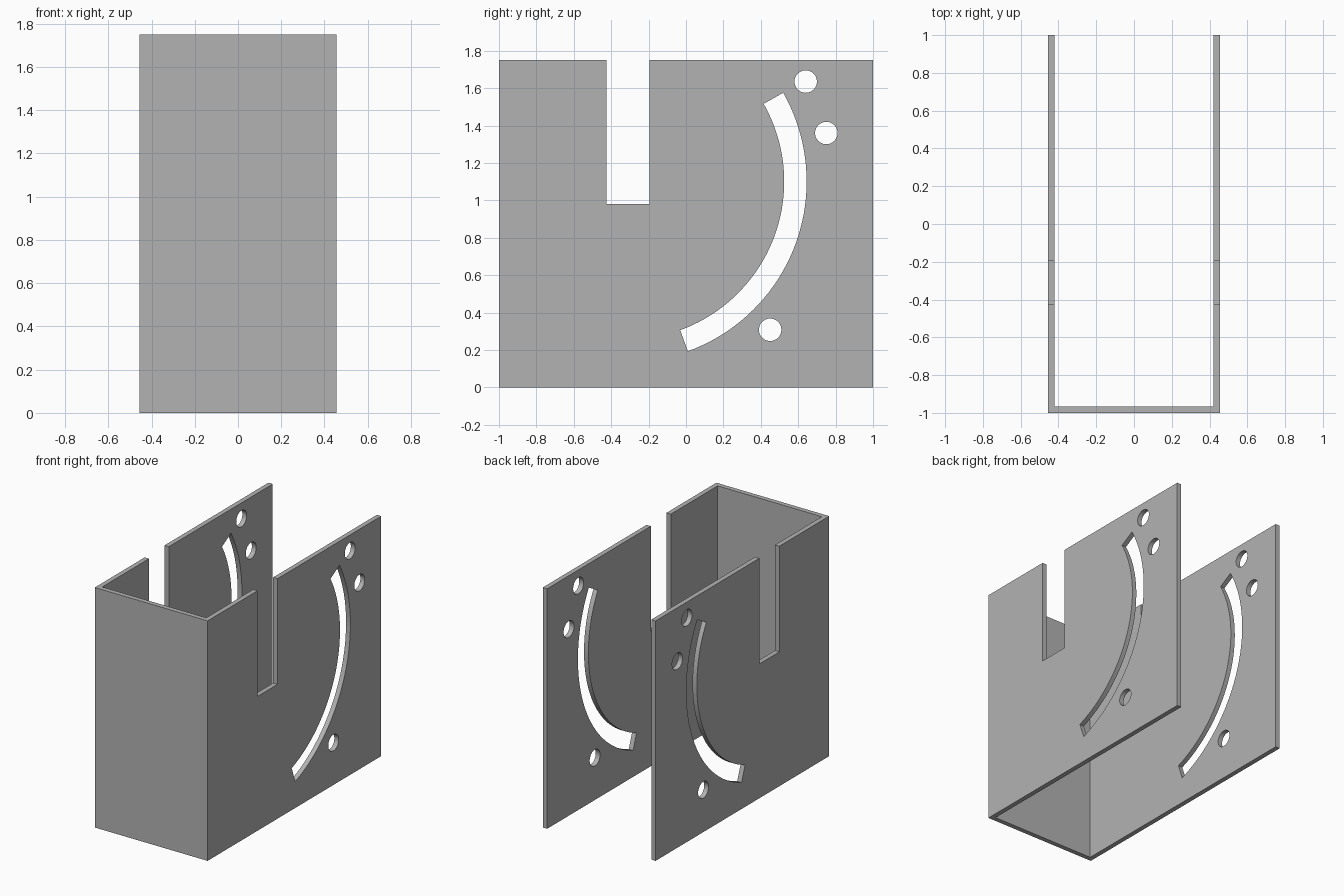
import bpy
import bmesh
from math import cos, sin, radians
from mathutils import Vector

cube = bpy.data.objects.get("Cube")
if cube:
    bpy.data.objects.remove(cube, do_unlink=True)

HALF_W, HEIGHT, WALL = 0.455, 1.75, 0.035

grey = bpy.data.materials.new("plain grey")
grey.use_nodes = True
colour = (0.45, 0.45, 0.45, 1)
grey.diffuse_color = colour
grey.node_tree.nodes["Principled BSDF"].inputs["Base Color"].default_value = colour


def prism(name, outline, direction):
    """Extrude a closed outline of 3D points along a direction."""
    bm = bmesh.new()
    face = bm.faces.new([bm.verts.new(p) for p in outline])
    top = bmesh.ops.extrude_face_region(bm, geom=[face])["geom"]
    bmesh.ops.translate(bm, vec=Vector(direction),
                        verts=[g for g in top if isinstance(g, bmesh.types.BMVert)])
    bmesh.ops.recalc_face_normals(bm, faces=bm.faces)
    mesh = bpy.data.meshes.new(name)
    bm.to_mesh(mesh)
    bm.free()
    mesh.materials.append(grey)
    obj = bpy.data.objects.new(name, mesh)
    bpy.context.collection.objects.link(obj)
    return obj


def arc(y, z, radius, start, end, steps):
    angles = [radians(start + (end - start) * i / steps) for i in range(steps + 1)]
    return [(y + radius * cos(a), z + radius * sin(a)) for a in angles]


# U-shaped sheet: front wall with two side walls, open at the back
inner = HALF_W - WALL
u_profile = [(-HALF_W, -1), (HALF_W, -1), (HALF_W, 1), (inner, 1),
             (inner, WALL - 1), (-inner, WALL - 1), (-inner, 1), (-HALF_W, 1)]
bracket = prism("bracket", [(x, y, 0) for x, y in u_profile], (0, 0, HEIGHT))

# Openings through both side walls
notch = [(-0.425, 0.98), (-0.195, 0.98), (-0.195, 2), (-0.425, 2)]
slot = arc(-0.32, 1.1, 0.965, -70, 29.5, 40) + arc(-0.32, 1.1, 0.845, 29.5, -70, 40)
holes = [arc(y, z, 0.06, 0, 348.75, 31)
         for y, z in ((0.64, 1.635), (0.75, 1.36), (0.45, 0.308))]

cutters = []
for i, outline in enumerate([notch, slot] + holes):
    cutter = prism(f"cutter_{i}", [(-1, y, z) for y, z in outline], (2, 0, 0))
    cutter.hide_render = True
    cutters.append(cutter)
    cut = bracket.modifiers.new("opening", 'BOOLEAN')
    cut.operation = 'DIFFERENCE'
    cut.solver = 'EXACT'
    cut.object = cutter

# Apply the cuts, remove the cutters and keep the rims crisp
bpy.ops.object.select_all(action='DESELECT')
bracket.select_set(True)
bpy.context.view_layer.objects.active = bracket
for name in [m.name for m in bracket.modifiers]:
    bpy.ops.object.modifier_apply(modifier=bracket.modifiers[0].name)
for cutter in cutters:
    bpy.data.objects.remove(cutter, do_unlink=True)
bpy.ops.object.shade_smooth_by_angle(angle=radians(30))
